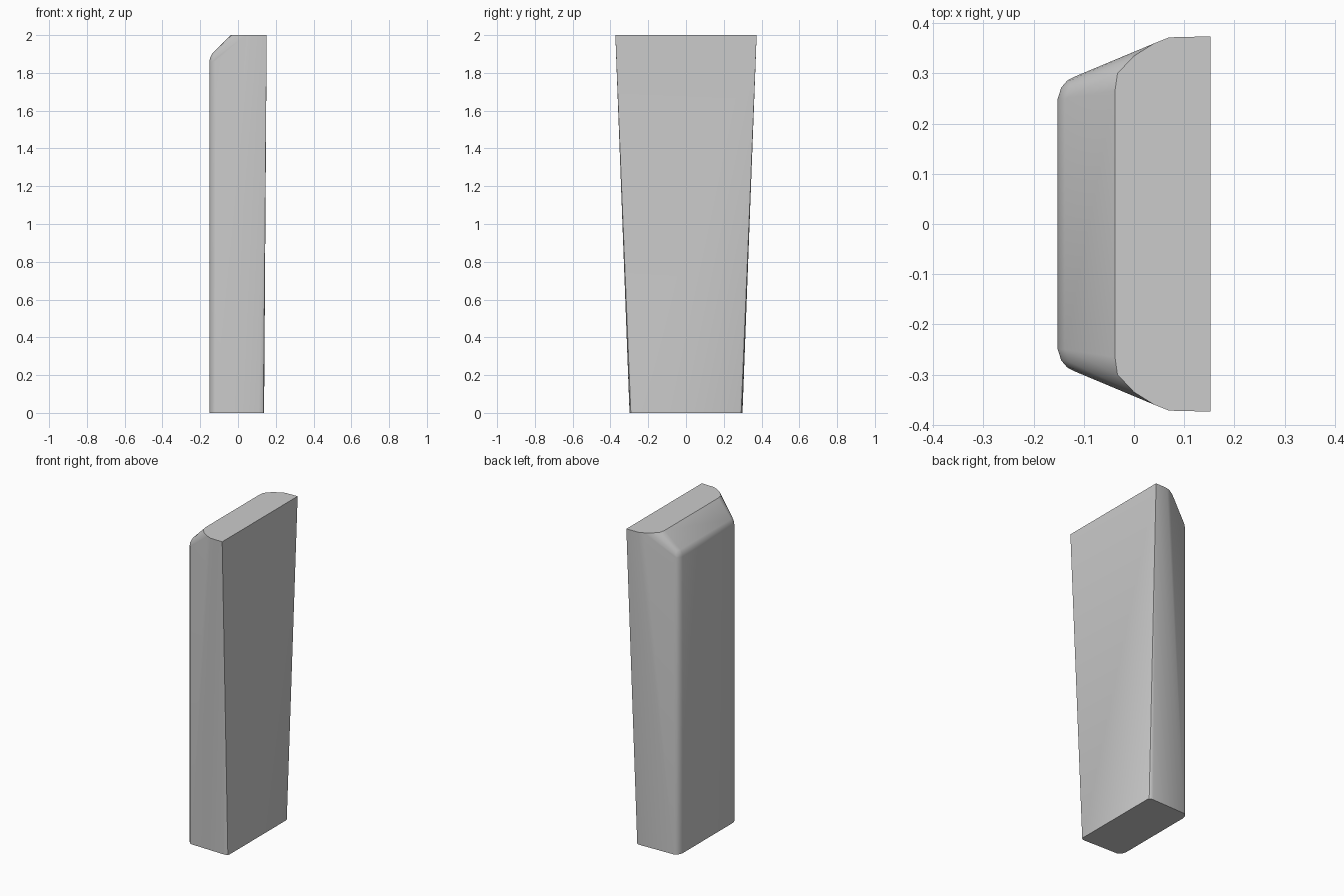
import bpy, bmesh, math

if "Cube" in bpy.data.objects:
    bpy.data.objects.remove(bpy.data.objects["Cube"], do_unlink=True)

# Single plain grey
grey = bpy.data.materials.new("plain grey")
grey.use_nodes = True
color = (0.6, 0.6, 0.6, 1)
grey.diffuse_color = color
grey.node_tree.nodes["Principled BSDF"].inputs["Base Color"].default_value = color

# Half outlines (x, y) at each height, mirrored across y
back_corner = [(-0.12, 0.293), (-0.133, 0.286), (-0.145, 0.272), (-0.152, 0.25)]
outlines = {
    0.0: [(0.138, 0.283), (0.134, 0.292), (0.125, 0.297), (0.11, 0.299)] + back_corner,
    1.86: back_corner,
    1.88: [(-0.128, 0.286), (-0.141, 0.272), (-0.148, 0.25)],
    1.90: [(-0.129, 0.275), (-0.138, 0.25)],
    2.0: [(0.152, 0.374), (0.07, 0.372), (0.04, 0.36), (0.0, 0.335),
          (-0.033, 0.30), (-0.038, 0.265)],
}

# Tapered slab: convex skin over the mirrored outlines
bm = bmesh.new()
for z, points in outlines.items():
    for x, y in points:
        for side in (1, -1):
            bm.verts.new((x, side * y, z))
hull = bmesh.ops.convex_hull(bm, input=bm.verts[:])
loose = [v for v in bm.verts if not v.link_faces]
bmesh.ops.delete(bm, geom=loose, context="VERTS")
bmesh.ops.dissolve_limit(bm, angle_limit=math.radians(0.5),
                         verts=bm.verts[:], edges=bm.edges[:])
bmesh.ops.recalc_face_normals(bm, faces=bm.faces[:])

mesh = bpy.data.meshes.new("tapered_slab")
bm.to_mesh(mesh)
bm.free()
mesh.materials.append(grey)
slab = bpy.data.objects.new("tapered_slab", mesh)
bpy.context.collection.objects.link(slab)

# Smooth rounded corners, crisp cut edges
bpy.context.view_layer.objects.active = slab
slab.select_set(True)
bpy.ops.object.shade_smooth_by_angle(angle=math.radians(30))
